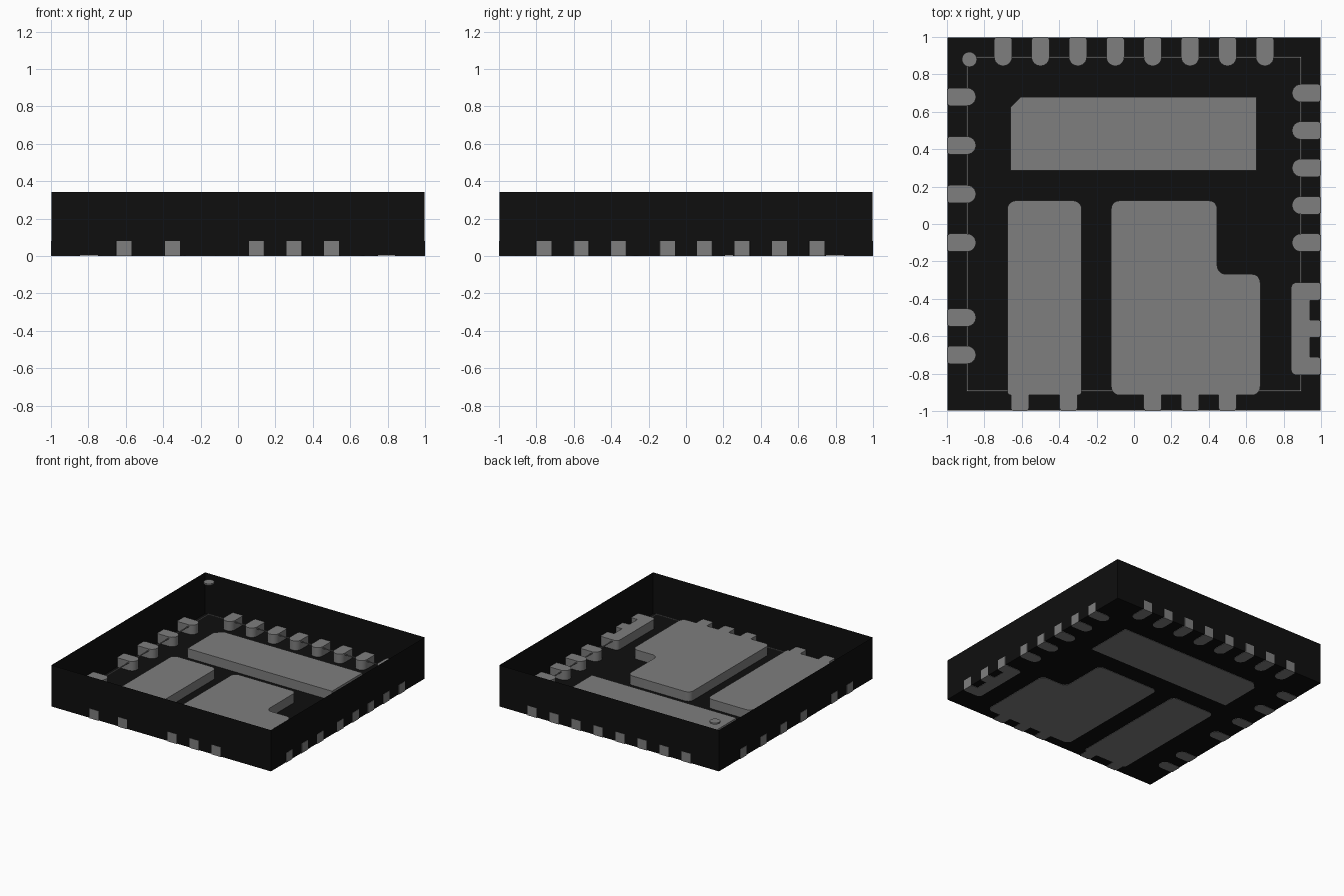
import bpy, bmesh, math
from mathutils import Vector, Matrix

cube = bpy.data.objects.get("Cube")
if cube:
    bpy.data.objects.remove(cube, do_unlink=True)

H = 0.342        # body height
T = 0.08         # lead thickness
E = 0.998        # half width of the body


def material(name, value):
    m = bpy.data.materials.new(name)
    m.use_nodes = True
    col = (value, value, value, 1)
    m.diffuse_color = col
    bsdf = m.node_tree.nodes["Principled BSDF"]
    bsdf.inputs["Base Color"].default_value = col
    bsdf.inputs["Roughness"].default_value = 0.6
    return m


BLACK = material("black_plastic", 0.0045)
GREY = material("grey_metal", 0.21)


def add_object(name, bm, mat, smooth=True):
    bmesh.ops.recalc_face_normals(bm, faces=bm.faces)
    me = bpy.data.meshes.new(name)
    bm.to_mesh(me)
    bm.free()
    me.materials.append(mat)
    ob = bpy.data.objects.new(name, me)
    bpy.context.collection.objects.link(ob)
    if smooth:
        bpy.ops.object.select_all(action='DESELECT')
        ob.select_set(True)
        bpy.context.view_layer.objects.active = ob
        bpy.ops.object.shade_smooth_by_angle(angle=math.radians(30))
    return ob


def fillet(points, steps=5):
    """Round each corner (x, y, r) of an outline; r = 0 keeps it sharp."""
    out = []
    n = len(points)
    for i, (x, y, r) in enumerate(points):
        p = Vector((x, y))
        if r == 0:
            out.append(p)
            continue
        a = (Vector(points[i - 1][:2]) - p).normalized() * r
        b = (Vector(points[(i + 1) % n][:2]) - p).normalized() * r
        for k in range(steps + 1):
            t = math.pi / 2 * k / steps
            out.append(p + a * (1 - math.sin(t)) + b * (1 - math.cos(t)))
    return out


def prism(name, outline, z0, z1, mat, rot=0.0):
    bm = bmesh.new()
    face = bm.faces.new([bm.verts.new((p[0], p[1], z0)) for p in outline])
    top = bmesh.ops.extrude_face_region(bm, geom=[face])["geom"]
    bmesh.ops.translate(bm, vec=(0, 0, z1 - z0),
                        verts=[v for v in top if isinstance(v, bmesh.types.BMVert)])
    bmesh.ops.rotate(bm, verts=bm.verts, cent=(0, 0, 0), matrix=Matrix.Rotation(rot, 3, 'Z'))
    return add_object(name, bm, mat)


# Body: floor and four walls, open at the top
bm = bmesh.new()
bmesh.ops.create_cube(bm, size=1)
for v in bm.verts:
    v.co = (v.co.x * 2 * E, v.co.y * 2 * E, H if v.co.z > 0 else 0.003)
lid = [f for f in bm.faces if f.calc_center_median().z > H - 0.01]
bmesh.ops.delete(bm, geom=lid, context='FACES')
add_object("package_body", bm, BLACK, smooth=False)


# Edge leads: round inner end, slightly narrowed outer end
def lead_outline(offset, w=0.048, inner=0.845):
    pts = [(1.0, offset - 0.04), (1.0, offset + 0.04),
           (0.985, offset + w)]
    for k in range(13):
        a = math.pi / 2 + math.pi * k / 12
        pts.append((inner + w + w * math.cos(a), offset + w * math.sin(a)))
    pts.append((0.985, offset - w))
    return pts


# side name, rotation from +x, offsets along the rotated edge
sides = [
    ("left_lead", 0.0, [0.7, 0.5, 0.3, 0.1, -0.1]),
    ("back_lead", math.pi / 2, [-0.7, -0.5, -0.3, -0.1, 0.1, 0.3, 0.5, 0.7]),
    ("right_lead", math.pi, [-0.68, -0.42, -0.16, 0.1, 0.5, 0.7]),
]
for side, rot, offsets in sides:
    for i, off in enumerate(offsets, 1):
        prism(f"{side}_{i}", lead_outline(off), 0, T, GREY, rot)


# Tabs that carry a pad out to the edge of the body
def tabs(centres, base, w=0.048):
    pts = []
    for c in centres:
        pts += [(c - w, base, 0), (c - w, -0.985, 0), (c - 0.04, -1.0, 0),
                (c + 0.04, -1.0, 0), (c + w, -0.985, 0), (c + w, base, 0)]
    return pts


# Comb-shaped lead with three teeth, drawn along the front and turned to the side
comb = [(-0.808, -0.84, 0.03), (-0.808, -0.94, 0)]
comb += tabs([-0.76, -0.56, -0.36], -0.94)[1:-1]
comb += [(-0.312, -0.84, 0.03)]
comb.pop(1)
prism("comb_lead", fillet(comb), 0, T, GREY, math.pi / 2)

# Large pads
prism("back_pad", fillet([(-0.66, 0.285, 0), (0.655, 0.285, 0), (0.655, 0.68, 0),
                          (-0.605, 0.68, 0), (-0.66, 0.625, 0)]), 0, T, GREY)
prism("narrow_pad", fillet([(-0.677, 0.125, 0.045), (-0.677, -0.915, 0.018)]
                           + tabs([-0.61, -0.35], -0.915)
                           + [(-0.28, -0.915, 0.02), (-0.28, 0.125, 0.045)]), 0, T, GREY)
prism("stepped_pad", fillet([(-0.122, 0.125, 0.045), (-0.122, -0.915, 0.045)]
                            + tabs([0.1, 0.3, 0.5], -0.915)
                            + [(0.675, -0.915, 0.045), (0.675, -0.268, 0.045),
                               (0.445, -0.268, 0.045), (0.445, 0.125, 0.045)]), 0, T, GREY)

# Thin outline frame between the leads
for i in range(4):
    prism(f"outline_strip_{i + 1}", [(0.887, -0.895), (0.895, -0.895),
                                     (0.895, 0.895), (0.887, 0.895)],
          0.064, 0.07, GREY, i * math.pi / 2)

# Orientation dot at the level of the rim
dot = [(-0.88 + 0.04 * math.cos(math.tau * k / 24), 0.88 + 0.04 * math.sin(math.tau * k / 24))
       for k in range(24)]
prism("orientation_dot", dot, H - 0.012, H, GREY)
